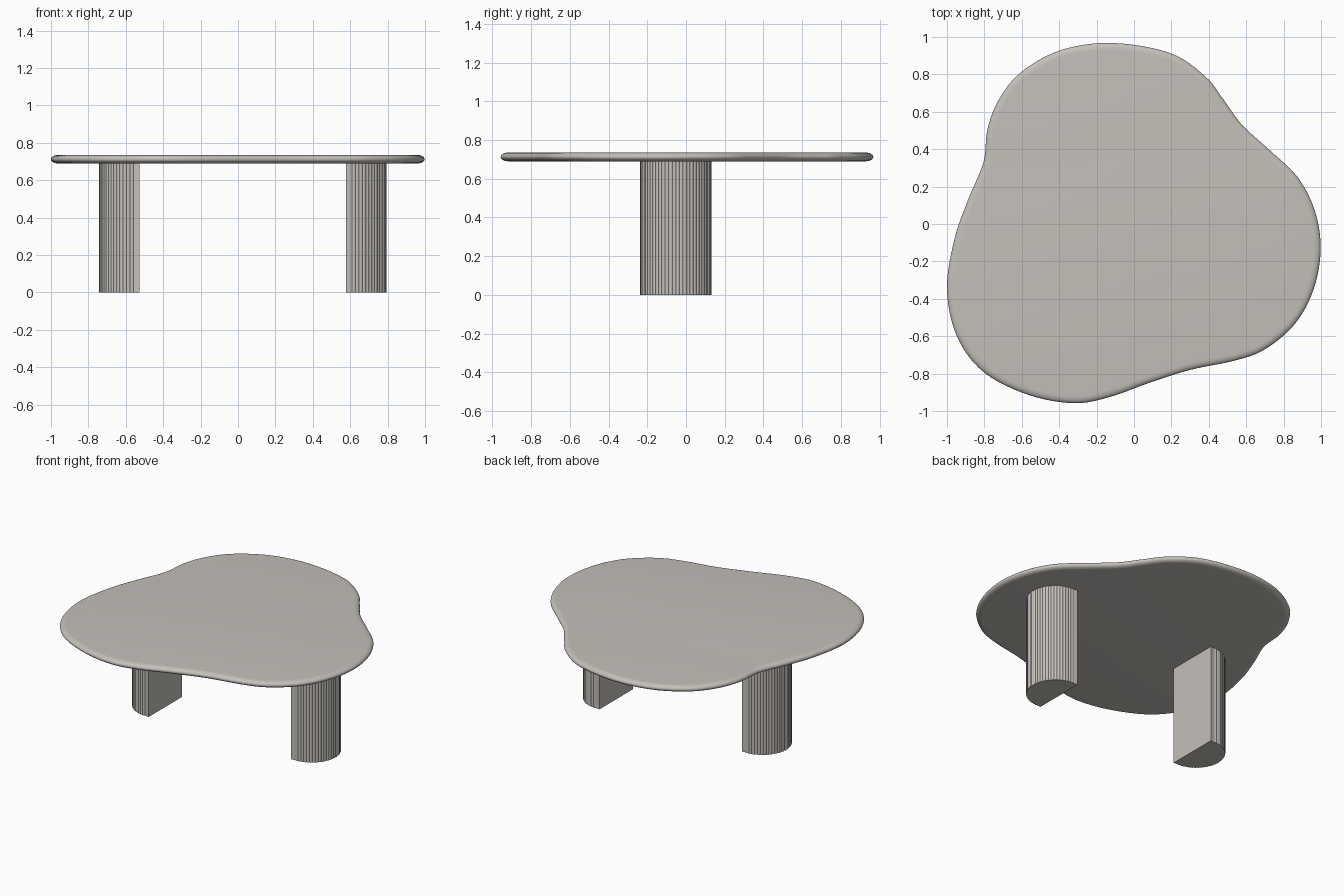
import bpy, bmesh, math
from mathutils import Vector

if "Cube" in bpy.data.objects:
    bpy.data.objects.remove(bpy.data.objects["Cube"])

stone = bpy.data.materials.new("warm grey stone")
stone.diffuse_color = (0.55, 0.525, 0.485, 1)
stone.use_nodes = True
stone.node_tree.nodes["Principled BSDF"].inputs["Base Color"].default_value = stone.diffuse_color


def make_object(name, rings, angle):
    """Skin a stack of closed rings and cap both ends."""
    bm = bmesh.new()
    loops = [[bm.verts.new(p) for p in ring] for ring in rings]
    n = len(loops[0])
    for a, b in zip(loops, loops[1:]):
        for i in range(n):
            j = (i + 1) % n
            bm.faces.new((a[i], a[j], b[j], b[i]))
    bm.faces.new(loops[0])
    bm.faces.new(loops[-1])
    bmesh.ops.recalc_face_normals(bm, faces=bm.faces)
    mesh = bpy.data.meshes.new(name)
    bm.to_mesh(mesh)
    bm.free()
    mesh.materials.append(stone)
    ob = bpy.data.objects.new(name, mesh)
    bpy.context.collection.objects.link(ob)
    bpy.ops.object.select_all(action='DESELECT')
    ob.select_set(True)
    bpy.context.view_layer.objects.active = ob
    bpy.ops.object.shade_smooth_by_angle(angle=math.radians(angle))
    return ob


def closed_spline(pts, steps):
    """Closed Catmull-Rom curve through the points."""
    pts = [Vector(p) for p in pts]
    n, out = len(pts), []
    for i in range(n):
        a, b, c, d = (pts[(i + k) % n] for k in (-1, 0, 1, 2))
        for s in range(steps):
            t = s / steps
            out.append(0.5 * (2 * b + (c - a) * t + (2 * a - 5 * b + 4 * c - d) * t * t
                              + (3 * b - a - 3 * c + d) * t ** 3))
    return out


# Tabletop: pebble outline, clockwise from the back, with a rounded rim
outline = closed_spline([
    (-0.12, 0.968), (0.19, 0.915), (0.38, 0.79), (0.475, 0.67), (0.578, 0.53),
    (0.725, 0.395), (0.875, 0.25), (0.967, 0.07), (0.998, -0.134), (0.96, -0.35),
    (0.86, -0.535), (0.70, -0.67), (0.54, -0.73), (0.30, -0.78), (0.08, -0.85),
    (-0.13, -0.925), (-0.32, -0.958), (-0.56, -0.915), (-0.80, -0.795),
    (-0.945, -0.605), (-1.0, -0.35), (-0.96, -0.08), (-0.885, 0.135),
    (-0.805, 0.33), (-0.783, 0.51), (-0.72, 0.67), (-0.60, 0.815), (-0.39, 0.93)], 6)
n = len(outline)
inward = []
for i in range(n):
    t = (outline[(i + 1) % n] - outline[i - 1]).normalized()
    inward.append(Vector((t.y, -t.x)))
Z_MID, HALF, RIM = 0.7125, 0.0225, 0.038
rings = []
for k in range(13):
    a = -math.pi / 2 + math.pi * k / 12
    inset, z = RIM * (1 - math.cos(a)), Z_MID + HALF * math.sin(a)
    rings.append([(*(p + d * inset), z) for p, d in zip(outline, inward)])
make_object("tabletop", rings, 40)

# Legs: D-shaped columns, flat face inward, reeded on the round side
HALF_W, STRAIGHT, CY = 0.185, 0.032, -0.052
REEDS, PER = 30, 4


def leg(name, flat_x, side):
    prof = [(0, -HALF_W)]
    for i in range(REEDS * PER + 1):
        a = math.pi * i / (REEDS * PER)
        r = HALF_W - 0.004 * (1 - abs(math.sin(math.pi * i / PER)))
        prof.append((STRAIGHT + r * math.sin(a), -r * math.cos(a)))
    prof.append((0, HALF_W))
    make_object(name, [[(flat_x + side * x, CY + y, z) for x, y in prof]
                       for z in (0.0, 0.693)], 30)


leg("left_leg", -0.527, -1)
leg("right_leg", 0.578, 1)
